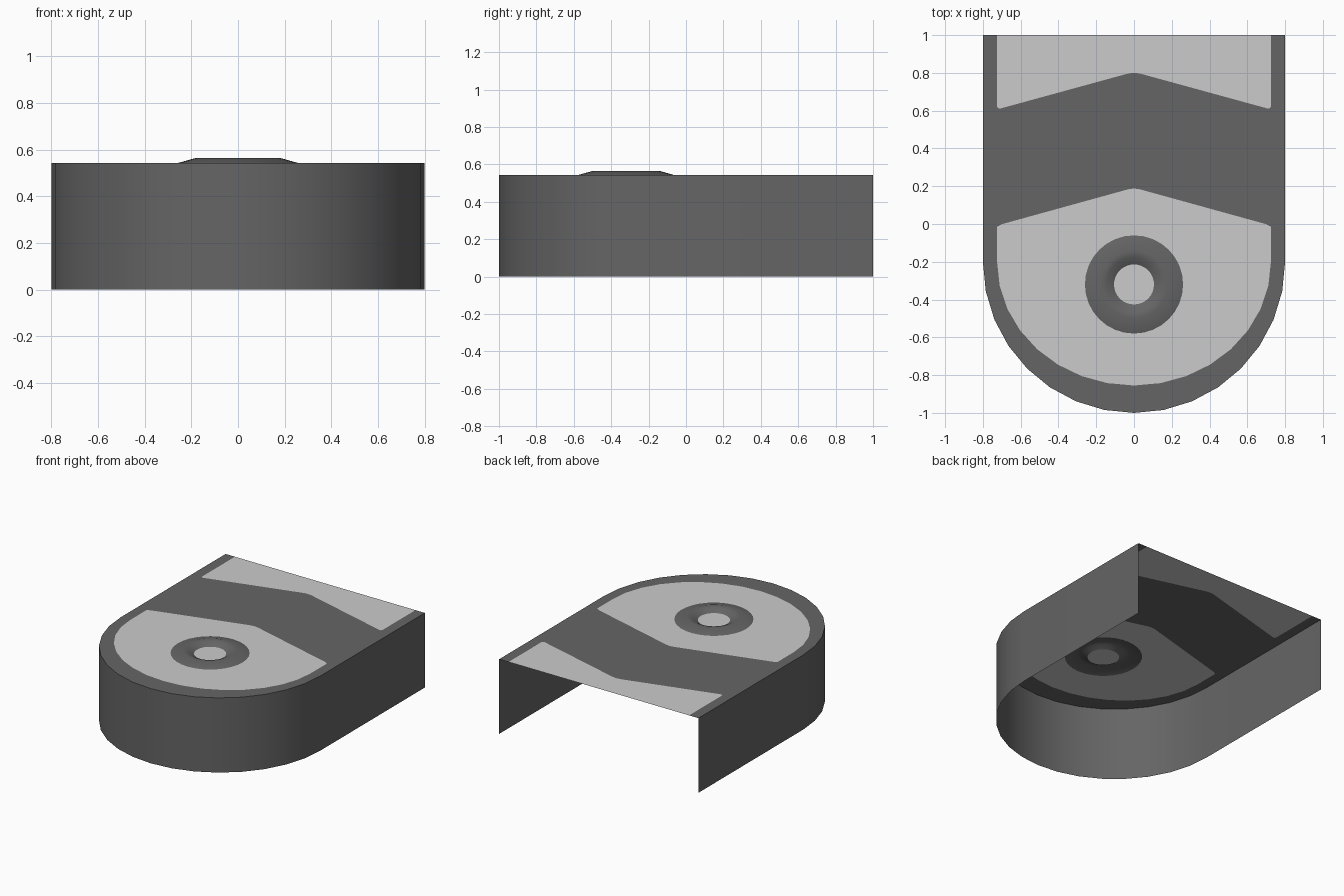
import bpy, bmesh, math
from mathutils import Vector

if "Cube" in bpy.data.objects:
    bpy.data.objects.remove(bpy.data.objects["Cube"])

H = 0.542            # height of the flat top
CY = -0.32           # centre of the round boss
SEG = 32


def material(name, v):
    m = bpy.data.materials.new(name)
    m.diffuse_color = (v, v, v, 1)
    m.use_nodes = True
    m.node_tree.nodes["Principled BSDF"].inputs["Base Color"].default_value = m.diffuse_color
    return m


dark = material("dark grey", 0.13)
light = material("light grey", 0.6)


def finish(name, bm, mat, smooth=None):
    me = bpy.data.meshes.new(name)
    bm.to_mesh(me)
    bm.free()
    me.materials.append(mat)
    ob = bpy.data.objects.new(name, me)
    bpy.context.collection.objects.link(ob)
    if smooth:
        bpy.ops.object.select_all(action='DESELECT')
        ob.select_set(True)
        bpy.context.view_layer.objects.active = ob
        bpy.ops.object.shade_smooth_by_angle(angle=math.radians(smooth))
    return ob


def flat_sheet(name, loops, mat, z=H):
    """Flat sheet facing up; loops after the first are holes."""
    bm = bmesh.new()
    edges = []
    for loop in loops:
        vs = [bm.verts.new((x, y, z)) for x, y in loop]
        edges += [bm.edges.new((vs[i - 1], vs[i])) for i in range(len(vs))]
    bmesh.ops.triangle_fill(bm, use_beauty=True, edges=edges, normal=(0, 0, 1))
    for f in bm.faces:
        f.normal_update()
        if f.normal.z < 0:
            f.normal_flip()
    return finish(name, bm, mat)


def arc(rx, ry, n=16):
    """Half ellipse running left to right through the front."""
    return [(-rx * math.cos(math.pi * i / n), -0.2 - ry * math.sin(math.pi * i / n))
            for i in range(n + 1)]


def circle(r):
    return [(r * math.cos(2 * math.pi * i / SEG), CY + r * math.sin(2 * math.pi * i / SEG))
            for i in range(SEG)]


def chevron(y):
    """Slightly rounded peak line, left to right."""
    half = [(0.725, y - 0.178), (0.718, y - 0.188), (0.705, y - 0.188), (0.03, y - 0.003)]
    return [(-x, py) for x, py in half] + [(0, y)] + half[::-1]


# outlines
outer = [(-0.8, 1)] + arc(0.8, 0.8) + [(0.8, 1)]
front = arc(0.725, 0.655) + [(0.725, -0.015), (0.7, -0.001), (0.03, 0.184), (0, 0.188),
                             (-0.03, 0.184), (-0.7, -0.001), (-0.725, -0.015)]
back = [(-0.725, 1)] + chevron(0.8) + [(0.725, 1)]

# top sheet and its light panels
flat_sheet("top_border_and_band", [outer + back[::-1], front], dark)
flat_sheet("front_panel", [front, circle(0.26)], light)
flat_sheet("back_panel", [back], light)

# side wall, open at the back and underneath
bm = bmesh.new()
cols = [(bm.verts.new((x, y, 0)), bm.verts.new((x, y, H))) for x, y in outer]
for a, b in zip(cols, cols[1:]):
    bm.faces.new((a[0], b[0], b[1], a[1]))
finish("side_wall", bm, dark, 30)

# raised ring with dished middle
bm = bmesh.new()
rings = [[bm.verts.new((x, y, z)) for x, y in circle(r)]
         for r, z in [(0.26, H), (0.178, 0.565), (0.145, 0.558), (0.106, 0.537)]]
for lo, hi in zip(rings, rings[1:]):
    for i in range(SEG):
        bm.faces.new((lo[i - 1], lo[i], hi[i], hi[i - 1]))
finish("raised_ring", bm, dark, 40)
flat_sheet("ring_centre", [circle(0.106)], light, 0.537)
